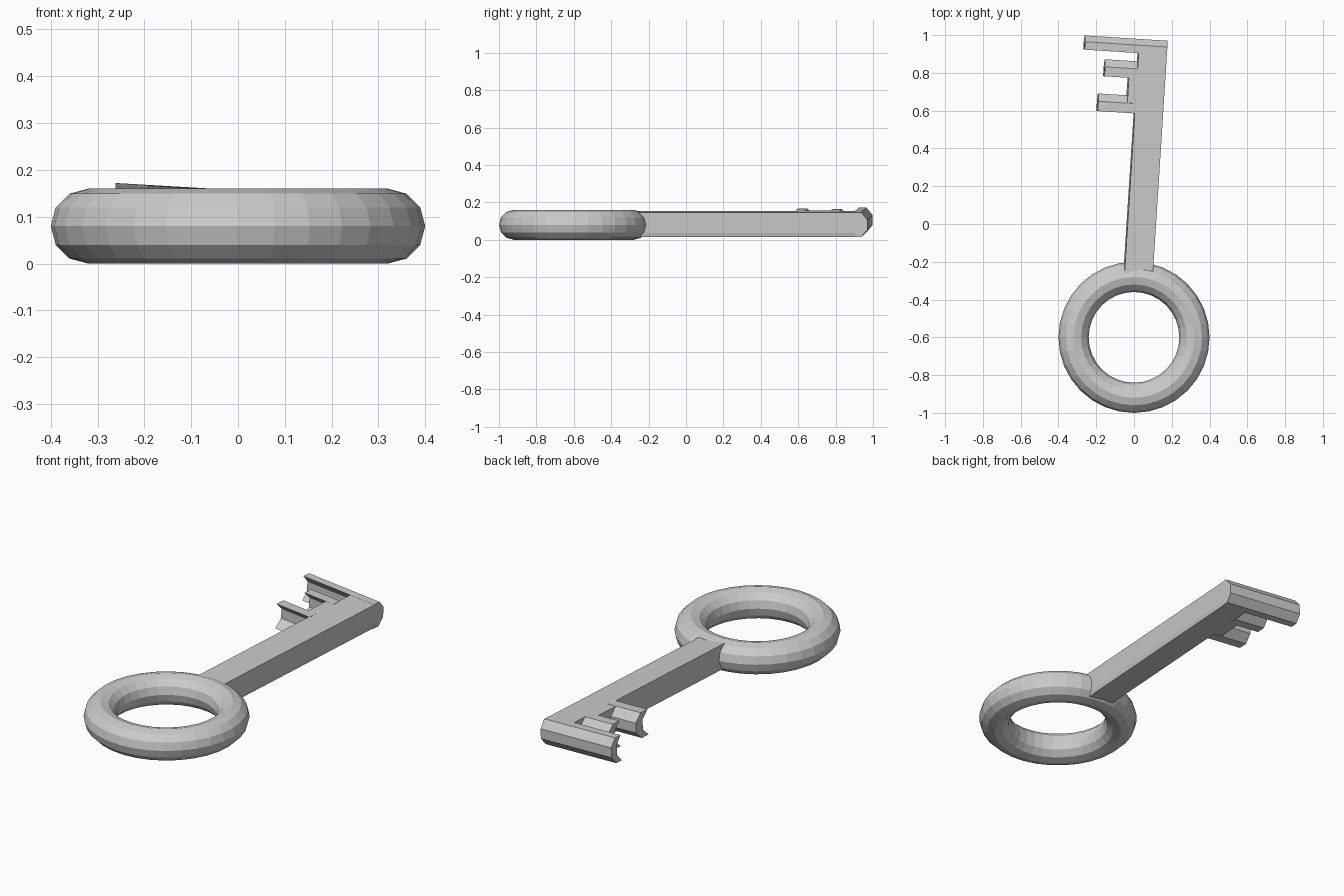
import bpy, bmesh
from mathutils import Matrix

if "Cube" in bpy.data.objects:
    bpy.data.objects.remove(bpy.data.objects["Cube"])

# Shaft and bits share one slightly turned and rolled frame: x across, y along the key
FRAME = (Matrix.Translation((0.038, 0, 0.085))
         @ Matrix.Rotation(-0.064, 4, 'Z') @ Matrix.Rotation(0.058, 4, 'Y'))


def prism(name, start, end):
    """Solid between two matching loops of points, placed in the key frame."""
    bm = bmesh.new()
    a = [bm.verts.new(p) for p in start]
    b = [bm.verts.new(p) for p in end]
    n = len(a)
    bm.faces.new(a)
    bm.faces.new(b[::-1])
    for i in range(n):
        j = (i + 1) % n
        bm.faces.new((a[i], b[i], b[j], a[j]))
    bmesh.ops.recalc_face_normals(bm, faces=bm.faces)
    bm.transform(FRAME)
    mesh = bpy.data.meshes.new(name)
    bm.to_mesh(mesh)
    bm.free()
    obj = bpy.data.objects.new(name, mesh)
    bpy.context.collection.objects.link(obj)
    return obj


def along_y(name, section, y0, y1):
    return prism(name, [(x, y0, z) for x, z in section], [(x, y1, z) for x, z in section])


def tooth(name, x0, x1, y, flat, width):
    """Bar with a rounded far side and a hollow near side."""
    h, m = 0.066, 0.026
    section = [(0, h), (flat, h), (width, m), (width, -m),
               (flat, -h), (0, -h), (width - flat, -m), (width - flat, m)]
    return prism(name, [(x0, y + v, z) for v, z in section],
                 [(x1, y + v, z) for v, z in section])


# Ring handle
bpy.ops.mesh.primitive_torus_add(location=(0, -0.6, 0.08), major_radius=0.32,
                                 minor_radius=0.08, major_segments=32, minor_segments=12)
bpy.context.object.name = "ring_handle"

# Shaft, with narrow chamfers along the underside
along_y("shaft", [(-0.075, 0.065), (0.075, 0.065), (0.075, -0.045),
                  (0.071, -0.065), (-0.071, -0.065), (-0.075, -0.045)], -0.27, 0.94)

# Web joining the two shorter teeth
along_y("tooth_web", [(-0.118, 0.065), (-0.07, 0.065),
                      (-0.07, -0.065), (-0.118, -0.065)], 0.62, 0.80)

# Teeth
tooth("end_tooth", -0.362, 0.075, 0.902, 0.042, 0.075)
tooth("middle_tooth", -0.248, -0.07, 0.768, 0.05, 0.09)
tooth("inner_tooth", -0.272, -0.07, 0.582, 0.052, 0.093)
